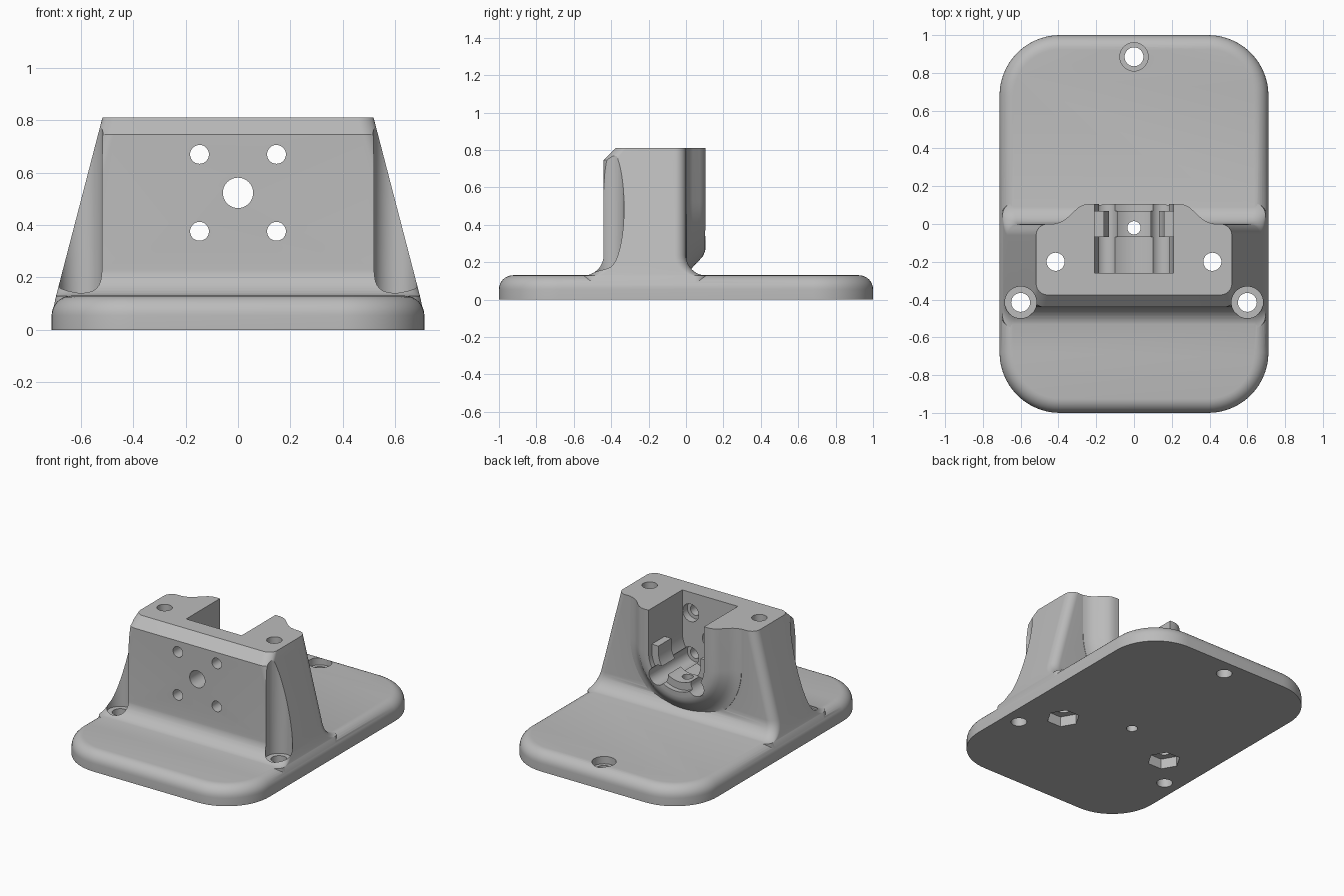
import bpy, bmesh, math
from math import sin, cos, pi, sqrt

if "Cube" in bpy.data.objects:
    bpy.data.objects.remove(bpy.data.objects["Cube"])

grey = bpy.data.materials.new("light grey")
grey.diffuse_color = (0.50, 0.50, 0.50, 1)
grey.use_nodes = True
grey.node_tree.nodes["Principled BSDF"].inputs["Base Color"].default_value = grey.diffuse_color


def loft(name, rings):
    """Closed solid skinned through equal-length rings of points."""
    bm = bmesh.new()
    rows = [[bm.verts.new(p) for p in ring] for ring in rings]
    n = len(rows[0])
    for a, b in zip(rows, rows[1:]):
        for i in range(n):
            j = (i + 1) % n
            bm.faces.new((a[i], a[j], b[j], b[i]))
    bm.faces.new(rows[0][::-1])
    bm.faces.new(rows[-1])
    bmesh.ops.recalc_face_normals(bm, faces=bm.faces)
    me = bpy.data.meshes.new(name)
    bm.to_mesh(me)
    bm.free()
    me.materials.append(grey)
    ob = bpy.data.objects.new(name, me)
    bpy.context.collection.objects.link(ob)
    return ob


def rounded_rect(z, hx, y0, y1, r, n=14):
    pts = []
    for k, (cx, cy) in enumerate([(hx - r, y1 - r), (r - hx, y1 - r),
                                  (r - hx, y0 + r), (hx - r, y0 + r)]):
        for i in range(n + 1):
            a = pi / 2 * (k + i / n)
            pts.append((cx + r * cos(a), cy + r * sin(a), z))
    return pts


def u_shape(y, r, top, n=40):
    """Upright U around the motor axis."""
    arc = [(r * cos(pi + pi * i / n), y, AXIS + r * sin(pi + pi * i / n)) for i in range(n + 1)]
    return [(-r, y, top)] + arc + [(r, y, top)]


def cylinder(name, axis, a, b, r, start, end, n=40, turn=0.0):
    """Along z at x=a, y=b or along y at x=a, z=b."""
    rings = []
    for t in (start, end):
        ring = []
        for i in range(n):
            u = a + r * cos(2 * pi * i / n + turn)
            v = b + r * sin(2 * pi * i / n + turn)
            ring.append((u, v, t) if axis == 'z' else (u, t, v))
        rings.append(ring)
    return loft(name, rings)


def combine(target, tool, operation):
    mod = target.modifiers.new(operation.lower(), 'BOOLEAN')
    mod.operation = operation
    mod.solver = 'EXACT'
    mod.object = tool
    bpy.context.view_layer.objects.active = target
    bpy.ops.object.modifier_apply(modifier=mod.name)
    bpy.data.objects.remove(tool)


AXIS = 0.523      # height of the motor axis
TOP = 0.81

# base plate with rounded upper edge
rings = [rounded_rect(0, 0.712, -1, 1, 0.32)]
for i in range(9):
    a = pi / 2 * i / 8
    inset = 0.075 * (1 - cos(a))
    rings.append(rounded_rect(0.055 + 0.075 * sin(a), 0.712 - inset, inset - 1, 1 - inset, 0.32 - inset))
mount = loft("motor_mount", rings)

# tapered tower, with concave foot and chamfered front top edge
def half_width(z):
    return 0.518 + (TOP - z) * 0.26

rings = [rounded_rect(0.06, half_width(0.06) - 0.003, -0.55, 0.11, 0.07)]
R = 0.11
for i in range(11):
    a = pi / 2 * i / 10
    out = R * (1 - sin(a))
    z = 0.128 + R * (1 - cos(a))
    rings.append(rounded_rect(z, half_width(z), -0.44 - out, out, 0.06))
rings.append(rounded_rect(0.745, half_width(0.745), -0.44, 0, 0.06))
rings.append(rounded_rect(TOP, half_width(TOP), -0.375, 0, 0.06))
combine(mount, loft("tower", rings), 'UNION')

# flared U-shaped boss on the back
flare = [(0.43, -0.04), (0.42, 0.002), (0.395, 0.008), (0.37, 0.02), (0.35, 0.036),
         (0.31, 0.074), (0.29, 0.091), (0.265, 0.102), (0.24, 0.105)]
combine(mount, loft("boss", [u_shape(y, r, TOP) for r, y in flare]), 'UNION')

# motor pocket, open to the top and back
combine(mount, loft("pocket", [u_shape(y, 0.21, 0.9) for y in (-0.26, 0.2)]), 'DIFFERENCE')

# saddle lining the pocket
saddle = loft("saddle", [u_shape(y, 0.222, 0.565) for y in (-0.07, 0.07)])
combine(saddle, loft("saddle_bore", [u_shape(y, 0.16, 0.9) for y in (-0.2, 0.2)]), 'DIFFERENCE')
combine(mount, saddle, 'UNION')

# shaft hole, motor screw holes and their screwdriver channels
combine(mount, cylinder("shaft_hole", 'y', 0, AXIS, 0.058, -0.6, -0.2), 'DIFFERENCE')
for sx in (-1, 1):
    for sz in (-1, 1):
        x, z = sx * 0.147, AXIS + sz * 0.147
        combine(mount, cylinder("screw_hole", 'y', x, z, 0.036, -0.6, -0.2), 'DIFFERENCE')
        end = 0.2 if sz < 0 else -0.1
        combine(mount, cylinder("channel", 'y', x, z, 0.06, -0.31, end), 'DIFFERENCE')

# fixing holes with counterbores
for x, y, r, floor in ((0, 0.885, 0.075, 0.08), (0.6, -0.415, 0.084, 0.128), (-0.6, -0.415, 0.084, 0.128)):
    combine(mount, cylinder("fixing_hole", 'z', x, y, 0.05, -0.1, 0.3), 'DIFFERENCE')
    combine(mount, cylinder("counterbore", 'z', x, y, r, floor, 1.0), 'DIFFERENCE')

# tall clamp bolt holes with hexagonal nut recesses underneath
for x in (-0.415, 0.415):
    combine(mount, cylinder("bolt_hole", 'z', x, -0.2, 0.048, -0.1, 1.0), 'DIFFERENCE')
    combine(mount, cylinder("nut_recess", 'z', x, -0.2, 0.105, -0.1, 0.07, n=6), 'DIFFERENCE')

# drain hole below the saddle
combine(mount, cylinder("drain_hole", 'z', 0, -0.02, 0.035, -0.1, 0.5), 'DIFFERENCE')

bpy.ops.object.select_all(action='DESELECT')
mount.select_set(True)
bpy.context.view_layer.objects.active = mount
bpy.ops.object.shade_smooth_by_angle(angle=math.radians(30))
